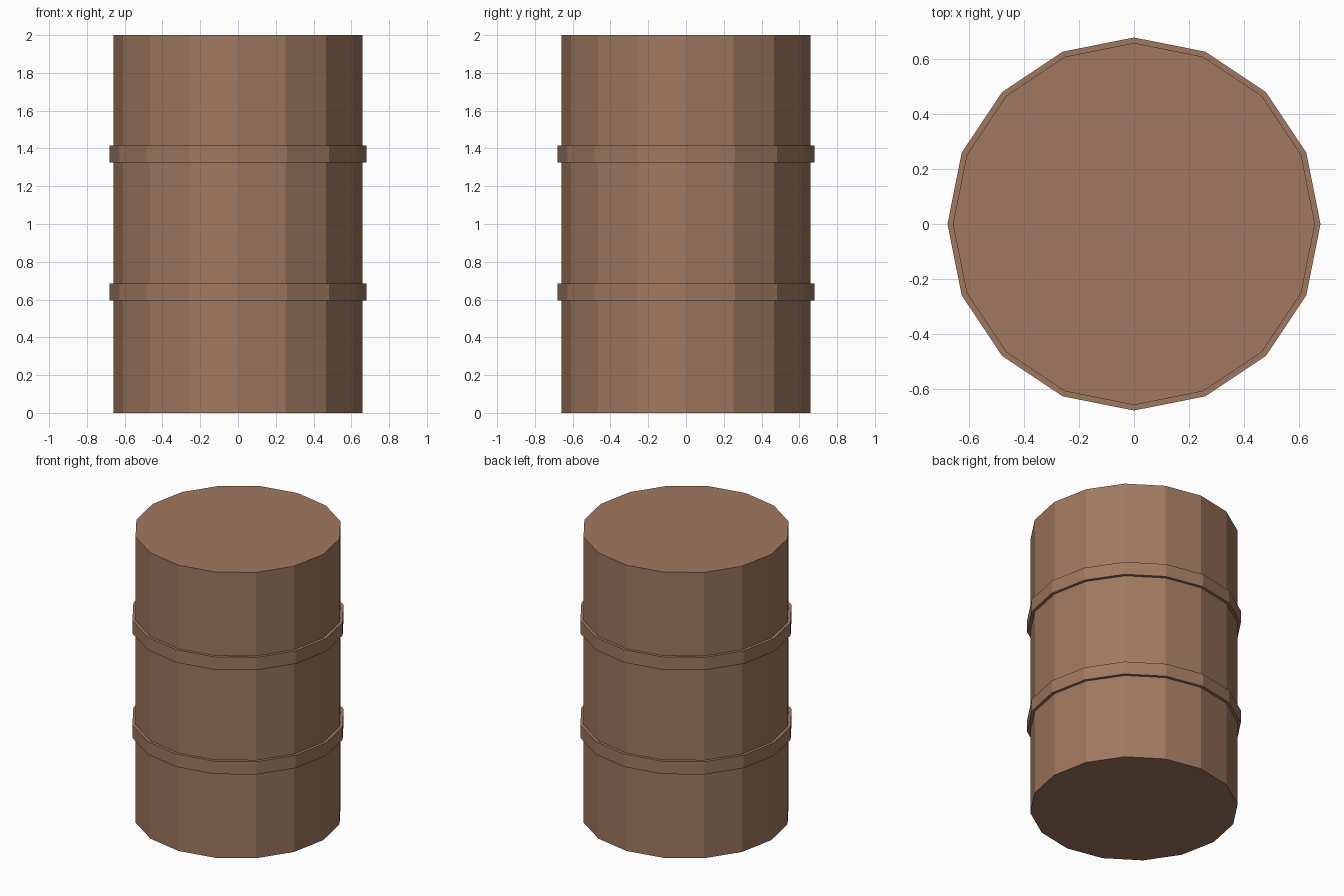
import bpy

SIDES = 16

# Remove the default cube
cube = bpy.data.objects.get("Cube")
if cube:
    bpy.data.objects.remove(cube, do_unlink=True)

# Single brown paint
brown = bpy.data.materials.new("brown_paint")
brown.use_nodes = True
colour = (0.35, 0.19, 0.115, 1.0)
brown.diffuse_color = colour
brown.node_tree.nodes["Principled BSDF"].inputs["Base Color"].default_value = colour


def drum(name, radius, bottom, top):
    """Flat-shaded capped cylinder with a corner pointing along each axis."""
    bpy.ops.mesh.primitive_cylinder_add(
        vertices=SIDES, radius=radius, depth=top - bottom,
        location=(0, 0, (bottom + top) / 2))
    obj = bpy.context.object
    obj.name = name
    obj.data.materials.append(brown)
    return obj


# Barrel body
drum("barrel_body", 0.66, 0, 2)


def hoop(name, inner, outer, bottom, top):
    """Raised ring: a rectangular profile spun around the barrel."""
    obj = drum(name, outer, bottom, top)
    # Open the caps into flat rims that meet the body
    import bmesh
    bm = bmesh.new()
    bm.from_mesh(obj.data)
    caps = [f for f in bm.faces if len(f.verts) == SIDES]
    bmesh.ops.inset_individual(bm, faces=caps, thickness=outer - inner)
    bmesh.ops.delete(bm, geom=caps, context='FACES_ONLY')
    bm.to_mesh(obj.data)
    bm.free()


# Two raised hoops
hoop("lower_hoop", 0.655, 0.68, 0.595, 0.685)
hoop("upper_hoop", 0.655, 0.68, 1.325, 1.415)
